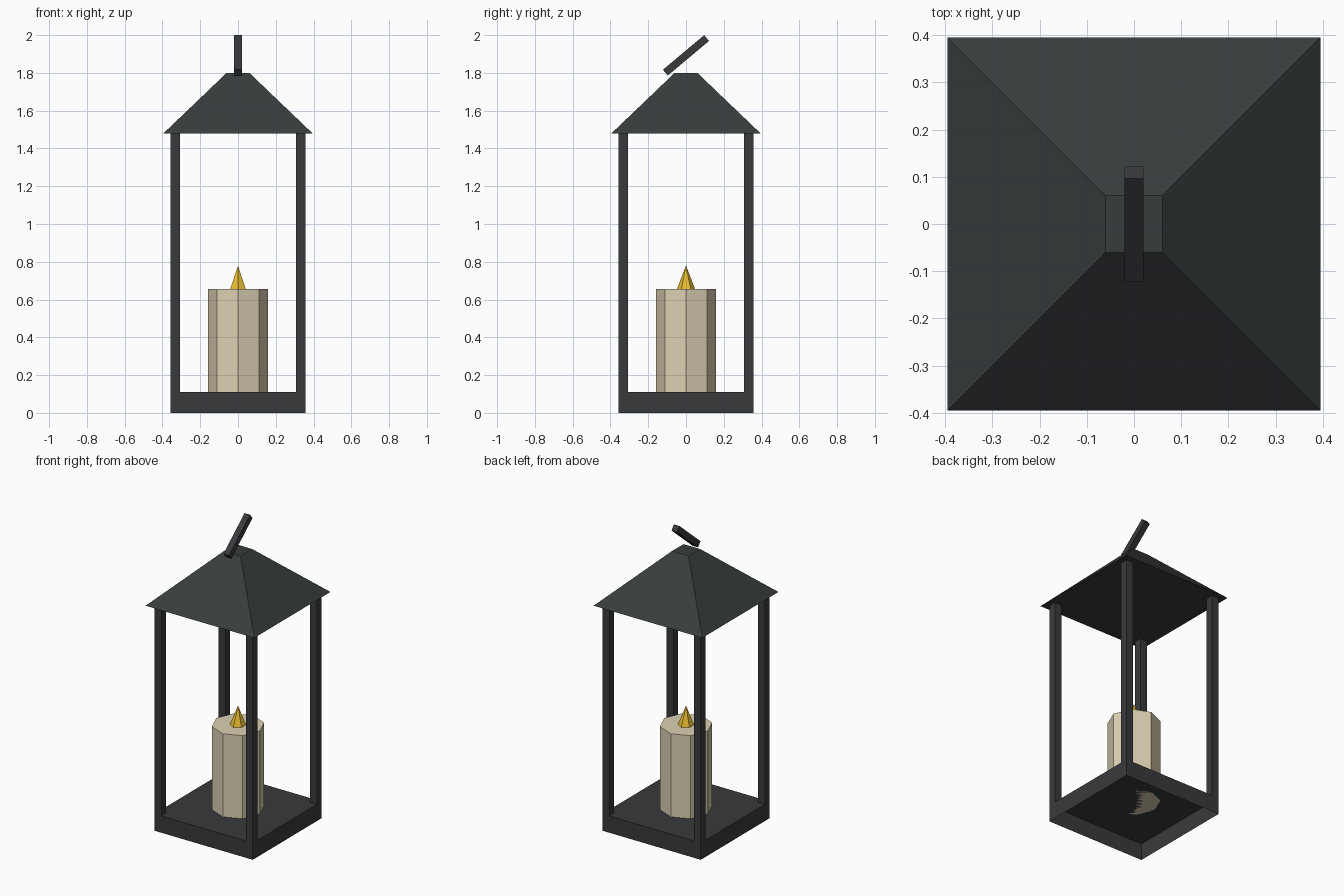
import bpy, bmesh
from math import radians, pi
from mathutils import Matrix

if "Cube" in bpy.data.objects:
    bpy.data.objects.remove(bpy.data.objects["Cube"])


def material(name, rgb):
    m = bpy.data.materials.new(name)
    m.diffuse_color = (*rgb, 1)
    m.use_nodes = True
    m.node_tree.nodes["Principled BSDF"].inputs["Base Color"].default_value = m.diffuse_color
    return m


METAL = material("dark_metal", (0.04, 0.042, 0.046))
ROOF = material("roof_metal", (0.04, 0.046, 0.048))
WAX = material("wax", (0.72, 0.64, 0.45))
FLAME = material("flame", (0.8, 0.5, 0.03))


def finish(name, bm, mat):
    mesh = bpy.data.meshes.new(name)
    bm.to_mesh(mesh)
    bm.free()
    mesh.materials.append(mat)
    ob = bpy.data.objects.new(name, mesh)
    bpy.context.collection.objects.link(ob)
    return ob


def box(name, size, loc, mat, tilt=0.0, open_bottom=False):
    bm = bmesh.new()
    bmesh.ops.create_cube(bm, size=1, matrix=Matrix.Diagonal((*size, 1)))
    if open_bottom:
        bmesh.ops.delete(bm, geom=[f for f in bm.faces if f.normal.z < -0.9],
                         context='FACES_ONLY')
    bm.transform(Matrix.Translation(loc) @ Matrix.Rotation(tilt, 4, 'X'))
    return finish(name, bm, mat)


def cone(name, sides, r1, r2, z0, z1, mat, turn=0.0):
    bm = bmesh.new()
    bmesh.ops.create_cone(bm, cap_ends=True, segments=sides, radius1=r1,
                          radius2=r2, depth=z1 - z0)
    bmesh.ops.remove_doubles(bm, verts=bm.verts, dist=1e-5)
    bm.transform(Matrix.Translation((0, 0, (z0 + z1) / 2)) @ Matrix.Rotation(turn, 4, 'Z'))
    return finish(name, bm, mat)


# Base tray, hollow underneath
box("base", (0.714, 0.714, 0.11), (0, 0, 0.055), METAL, open_bottom=True)

# Corner posts
for sx, lr in ((-1, "left"), (1, "right")):
    for sy, fb in ((-1, "front"), (1, "back")):
        box(f"{fb}_{lr}_post", (0.05, 0.05, 1.37),
            (sx * 0.332, sy * 0.332, 0.795), METAL)

# Truncated pyramid roof
cone("roof", 4, 0.558, 0.085, 1.48, 1.80, ROOF, pi / 4)

# Tilted handle bar
box("handle", (0.04, 0.285, 0.04), (0, 0, 1.893), METAL, tilt=radians(40))

# Candle and flame
cone("candle", 8, 0.158, 0.158, 0.11, 0.655, WAX)
# first flame corner points along y
flame = cone("flame", 6, 0.048, 0.0, 0.655, 0.78, FLAME)
if max(v.co.x for v in flame.data.vertices) > 0.045:
    flame.data.transform(Matrix.Rotation(pi / 6, 4, 'Z'))
